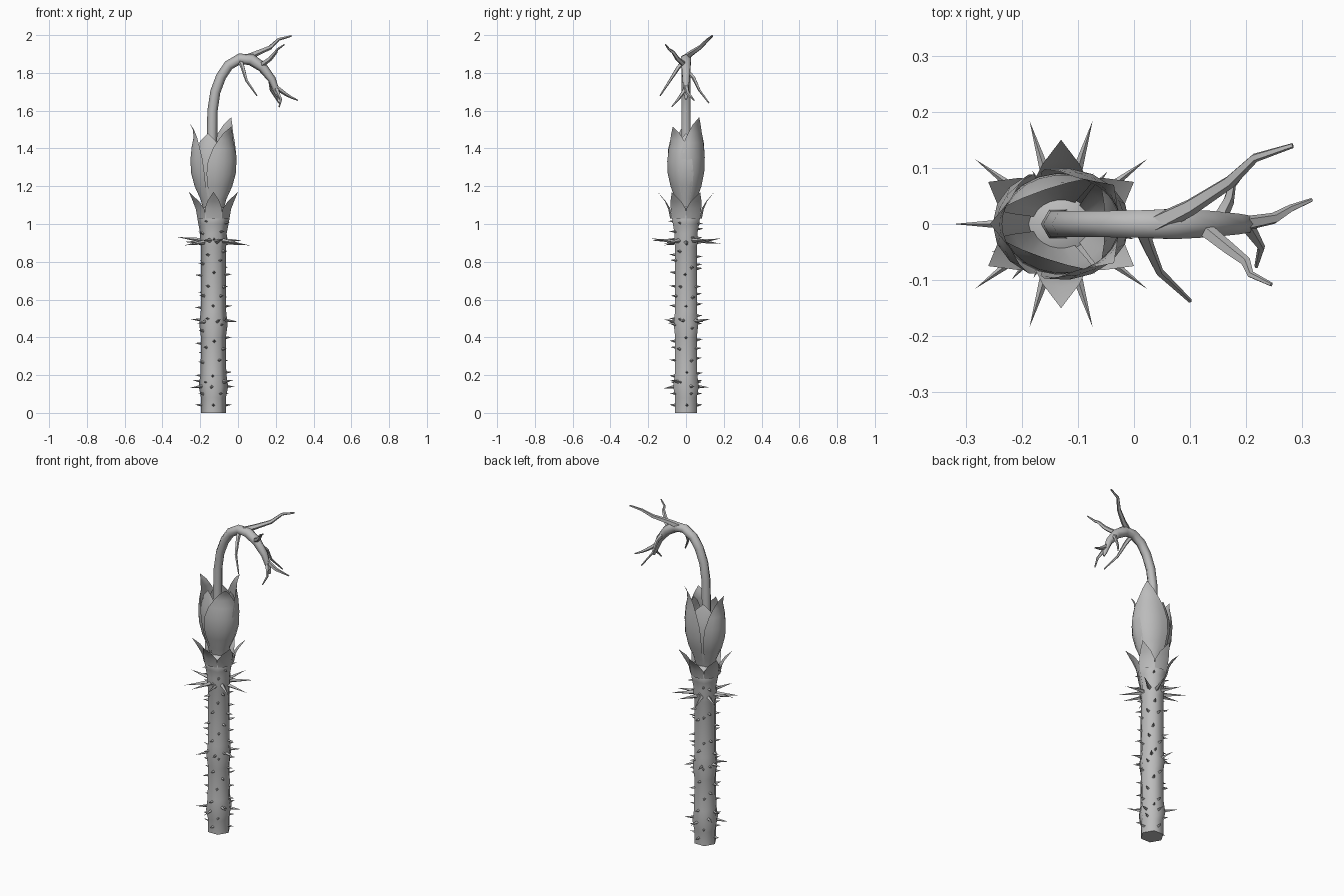
import bpy, bmesh, math, random
from mathutils import Vector

random.seed(4)
if "Cube" in bpy.data.objects:
    bpy.data.objects.remove(bpy.data.objects["Cube"], do_unlink=True)

grey = bpy.data.materials.new("plain grey")
grey.use_nodes = True
grey.diffuse_color = (0.5, 0.5, 0.5, 1)
bsdf = next(n for n in grey.node_tree.nodes if n.type == 'BSDF_PRINCIPLED')
bsdf.inputs["Base Color"].default_value = (0.5, 0.5, 0.5, 1)

AXIS = -0.13   # x position of the stalk
SIDES = 6


def finish(name, bm, angle=65, normals=True):
    if normals:
        bmesh.ops.recalc_face_normals(bm, faces=bm.faces)
    me = bpy.data.meshes.new(name)
    bm.to_mesh(me)
    bm.free()
    me.materials.append(grey)
    ob = bpy.data.objects.new(name, me)
    bpy.context.collection.objects.link(ob)
    bpy.ops.object.select_all(action='DESELECT')
    ob.select_set(True)
    bpy.context.view_layer.objects.active = ob
    bpy.ops.object.shade_smooth_by_angle(angle=math.radians(angle))
    return ob


def tube(name, path, radii, sides=SIDES):
    """Tapered tube swept along a list of points."""
    bm = bmesh.new()
    pts = [Vector(p) for p in path]
    rings = []
    side = Vector((0, 1, 0))
    for i, p in enumerate(pts):
        t = (pts[min(i + 1, len(pts) - 1)] - pts[max(i - 1, 0)]).normalized()
        side = (side - t * side.dot(t)).normalized()
        other = side.cross(t)
        ring = []
        for k in range(sides):
            a = math.tau * k / sides
            ring.append(bm.verts.new(p + (other * math.cos(a) + side * math.sin(a)) * radii[i]))
        rings.append(ring)
    for lo, hi in zip(rings, rings[1:]):
        for k in range(sides):
            j = (k + 1) % sides
            bm.faces.new((lo[k], lo[j], hi[j], hi[k]))
    bm.faces.new(rings[0])
    bm.faces.new(rings[-1])
    return finish(name, bm)


def leaf(name, angle, profile, squash=1.0, cols=6):
    """Pointed sheet wrapped round the stalk; profile rows are (z, radius, half angle)."""
    bm = bmesh.new()
    rows = []
    for z, r, half in profile:
        row = []
        for c in range(cols + 1):
            a = math.radians(angle + half * (2 * c / cols - 1))
            row.append(bm.verts.new((AXIS + r * math.cos(a), r * math.sin(a) * squash, z)))
        rows.append(row)
    for lo, hi in zip(rows, rows[1:]):
        for c in range(cols):
            bm.faces.new((lo[c], lo[c + 1], hi[c + 1], hi[c]))
    bmesh.ops.remove_doubles(bm, verts=bm.verts, dist=0.0005)
    return finish(name, bm, normals=False)


def add_spike(bm, angle, z, start, tip, width, rise):
    """Four-sided spike pointing outwards from the stalk."""
    a = math.radians(angle)
    out = Vector((math.cos(a), math.sin(a), 0))
    across = Vector((-out.y, out.x, 0))
    centre = Vector((AXIS, 0, z))
    point = bm.verts.new(centre + out * tip + Vector((0, 0, rise)))
    base = []
    for u, v in ((1, 0), (0, 1), (-1, 0), (0, -1)):
        base.append(bm.verts.new(centre + out * start + across * u * width + Vector((0, 0, v * width))))
    for k in range(4):
        bm.faces.new((base[k], base[(k + 1) % 4], point))
    bm.faces.new(base[::-1])


# Six-sided stalk with slight swellings and a flared top
stalk = [(0, .066), (.08, .066), (.14, .078), (.21, .068), (.4, .066), (.47, .075),
         (.54, .067), (.88, .066), (.91, .073), (.95, .07), (1.0, .08), (1.06, .09), (1.09, .06)]
tube("stalk", [(AXIS, 0, z) for z, r in stalk], [r for z, r in stalk])

# Collar of large spikes
bm = bmesh.new()
for i, a in enumerate((0, 37, 73, 107, 143, 180, 217, 253, 287, 323)):
    add_spike(bm, a, 0.905 + 0.008 * (i % 2), 0.055, 0.192, 0.013, 0.018 * (i % 3 - 1))
finish("collar_spikes", bm, 30)

# Medium spikes on the two lower swellings
bm = bmesh.new()
for z in (0.15, 0.48):
    for k in range(6):
        add_spike(bm, 10 + 60 * k + 80 * z, z + random.uniform(-.015, .015), 0.055,
                  random.uniform(.12, .145), 0.011, random.uniform(-.02, .02))
finish("swelling_spikes", bm, 30)

# Small thorns in staggered columns
bm = bmesh.new()
for k in range(12):
    z = 0.04 + 0.06 * (k % 3)
    while z < 1.03:
        reach = 0.098 if z < .95 else 0.108
        add_spike(bm, 30 * k + random.uniform(-5, 5), z, 0.05, reach - 0.01 * (k % 2), 0.011, 0.004)
        z += random.uniform(0.15, 0.19)
finish("small_thorns", bm, 30)

# Ring of sepals
sepal = [(1.03, .084, 30), (1.08, .094, 29), (1.12, .112, 17), (1.17, .15, 0)]
for k in range(6):
    leaf("sepal", 30 + 60 * k, sepal, cols=2)

# Bud petals: three flared outer ones and three shorter inner ones
outer = [(1.06, .05, 62), (1.13, .068, 64), (1.2, .1, 66), (1.27, .118, 66), (1.34, .122, 62),
         (1.41, .115, 50), (1.46, .105, 34), (1.5, .109, 18), (1.535, .127, 0)]
for angle, lift in ((180, 0), (42, .03), (-42, -.02)):
    leaf("outer_petal", angle, [(z + lift * max(0, z - 1.2) / .335, r, h) for z, r, h in outer], 0.82)
inner = [(1.08, .048, 50), (1.2, .088, 54), (1.3, .108, 54), (1.38, .104, 46),
         (1.44, .088, 30), (1.48, .078, 0)]
for angle in (0, 112, -112):
    leaf("inner_petal", angle, inner, 0.84)

# Arching stem rising out of the bud
arch = [(-.135, 0, 1.08), (-.138, 0, 1.45), (-.135, 0, 1.6), (-.12, 0, 1.7), (-.09, 0, 1.78),
        (-.05, 0, 1.84), (.01, 0, 1.875), (.07, 0, 1.87), (.13, 0, 1.83), (.18, 0, 1.765),
        (.205, 0, 1.7), (.217, 0, 1.66)]
tube("arching_stem", arch,
     [.03, .028, .027, .027, .027, .027, .028, .031, .027, .021, .016, .006])

# Crooked twigs branching from the arch
twigs = {
    "upper_back_twig": (.019, [(.04, 0, 1.88), (.1, .03, 1.905), (.17, .075, 1.935),
                               (.215, .118, 1.978), (.283, .14, 1.996)]),
    "upper_front_twig": (.015, [(.12, -.005, 1.84), (.17, -.045, 1.875), (.2, -.068, 1.91),
                                (.208, -.09, 1.925), (.245, -.108, 1.95)]),
    "hanging_front_twig": (.015, [(.01, 0, 1.87), (.025, -.04, 1.83), (.045, -.085, 1.76),
                                  (.1, -.137, 1.68)]),
    "lower_back_twig": (.014, [(.15, .005, 1.81), (.168, .04, 1.775), (.175, .07, 1.71),
                               (.217, .122, 1.64)]),
    "end_twig": (.014, [(.195, 0, 1.73), (.25, .01, 1.69), (.28, .028, 1.672), (.317, .043, 1.655)]),
    "lower_front_twig": (.014, [(.2, 0, 1.72), (.213, -.02, 1.69), (.227, -.042, 1.66),
                                (.218, -.076, 1.62)]),
}
for name, (thick, path) in twigs.items():
    last = len(path) - 1
    tube(name, path, [thick * (1 - 0.75 * i / last) for i in range(last + 1)], 5)
